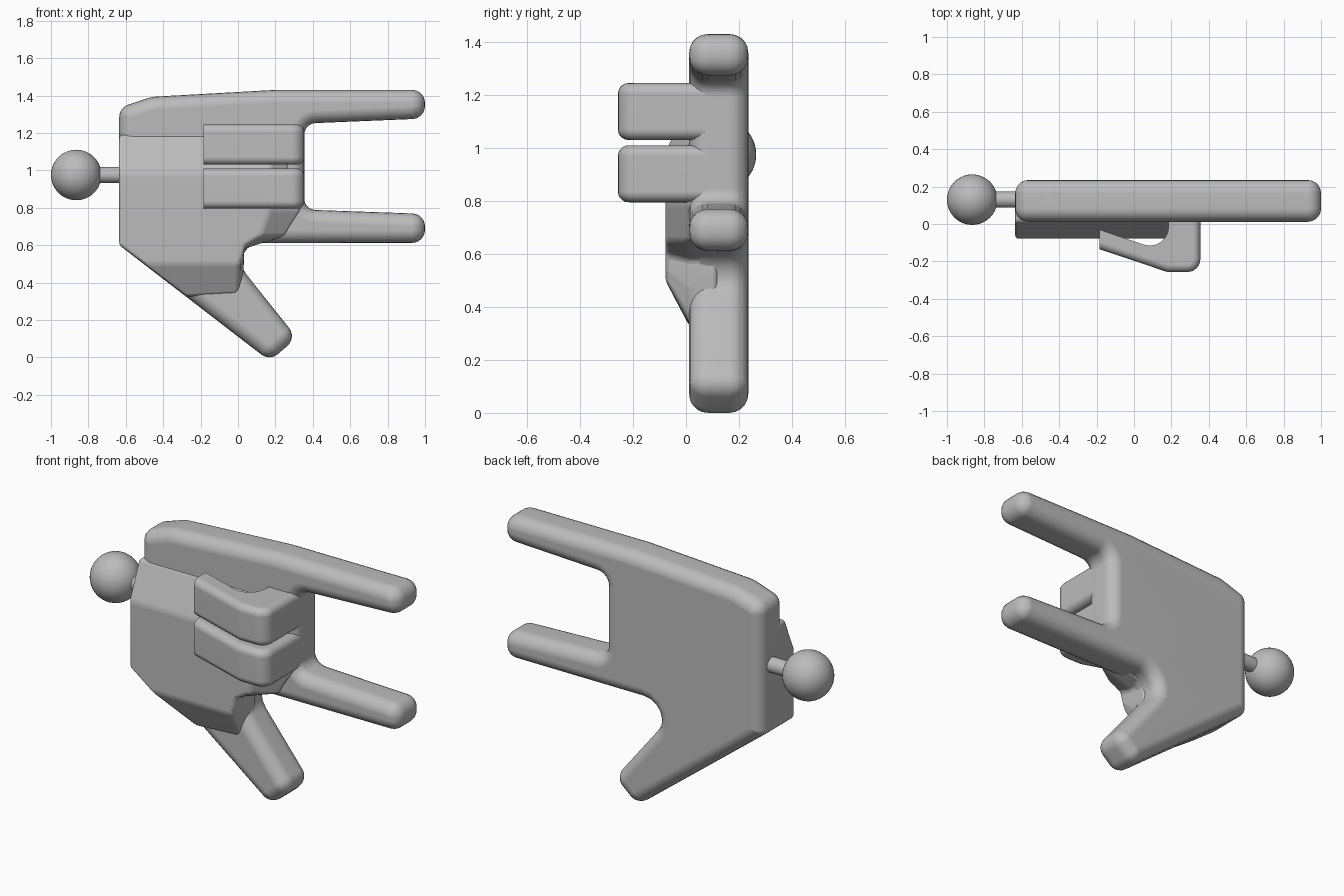
import bpy, bmesh, math
from mathutils import Vector

cube = bpy.data.objects.get("Cube")
if cube:
    bpy.data.objects.remove(cube)

GREY = (0.5, 0.5, 0.5, 1)
mat = bpy.data.materials.new("plain grey")
mat.use_nodes = True
mat.diffuse_color = GREY
mat.node_tree.nodes["Principled BSDF"].inputs["Base Color"].default_value = GREY


def cross(a, b):
    return a.x * b.y - a.y * b.x


def outline(corners, inset, flat, steps=6):
    """Counter-clockwise polygon, moved inwards and rounded at each corner."""
    pts = [Vector(c[:2]) for c in corners]
    n = len(pts)
    dirs = [(pts[(i + 1) % n] - pts[i]).normalized() for i in range(n)]
    dist = [0 if i in flat else inset for i in range(n)]
    ring = []
    for i in range(n):
        d0, d1 = dirs[i - 1], dirs[i]
        q0 = pts[i] + Vector((-d0.y, d0.x)) * dist[i - 1]
        q1 = pts[i] + Vector((-d1.y, d1.x)) * dist[i]
        turn = cross(d0, d1)
        p = q0 + d0 * (cross(q1 - q0, d1) / turn)
        r = max(corners[i][2] - math.copysign(inset, turn), 0.001)
        half = (-d0).angle(d1) / 2
        tangent = r / math.tan(half)
        centre = p + (d1 - d0).normalized() * (r / math.sin(half))
        a, b = p - d0 * tangent - centre, p + d1 * tangent - centre
        ring += [centre + a.slerp(b, k / steps).normalized() * r for k in range(steps + 1)]
    return ring


def loft(name, rings):
    """Skin matching rings of 3D points and close both ends."""
    bm = bmesh.new()
    rows = [[bm.verts.new(p) for p in ring] for ring in rings]
    n = len(rows[0])
    for lo, hi in zip(rows, rows[1:]):
        for i in range(n):
            j = (i + 1) % n
            bm.faces.new((lo[i], lo[j], hi[j], hi[i]))
    bm.faces.new(rows[0])
    bm.faces.new(rows[-1])
    bmesh.ops.recalc_face_normals(bm, faces=bm.faces)
    mesh = bpy.data.meshes.new(name)
    bm.to_mesh(mesh)
    bm.free()
    obj = bpy.data.objects.new(name, mesh)
    bpy.context.collection.objects.link(obj)
    return obj


def finish(obj, angle=35):
    obj.data.materials.append(mat)
    bpy.ops.object.select_all(action='DESELECT')
    obj.select_set(True)
    bpy.context.view_layer.objects.active = obj
    bpy.ops.object.shade_smooth_by_angle(angle=math.radians(angle))
    mod = obj.modifiers.new("even shading", 'WEIGHTED_NORMAL')
    mod.keep_sharp = True


def pillow(name, corners, low, high, rim, place, flat=(), steps=5):
    """Thick plate of the given outline with rounded rims on both faces."""
    quarter = [math.pi / 2 * k / steps for k in range(steps + 1)]
    levels = [(rim * (1 - math.sin(t)), rim * (1 - math.cos(t))) for t in quarter]
    stack = [(i, low + d) for i, d in levels] + [(i, high - d) for i, d in reversed(levels)]
    obj = loft(name, [[place(p.x, p.y, w) for p in outline(corners, i, flat)] for i, w in stack])
    finish(obj)


# Hand slab with two straight fingers and the thumb: x, z, corner radius
hand = [
    (-0.635, 0.60, 0.04), (0.17, -0.02, 0.07), (0.315, 0.105, 0.07),
    (-0.088, 0.61, 0.10), (1, 0.612, 0.07), (1, 0.767, 0.07),
    (0.355, 0.79, 0.06), (0.355, 1.25, 0.06), (1, 1.277, 0.07),
    (1, 1.43, 0.07), (0.2, 1.43, 0.2), (-0.46, 1.393, 0.2), (-0.635, 1.335, 0.07),
]
pillow("hand", hand, 0.012, 0.235, 0.07, lambda u, v, w: (u, w, v))

# Folded fingers: hook outline seen from above, cut flat at the tip
hook = [
    (-0.185, -0.135, 0.001), (0.18, -0.257, 0.08), (0.355, -0.257, 0.07),
    (0.355, 0.16, 0.001), (0.185, 0.16, 0.001), (0.185, -0.155, 0.06),
    (-0.185, -0.03, 0.001),
]
for name, bottom in (("lower_folded_finger", 0.795), ("upper_folded_finger", 1.03)):
    pillow(name, hook, bottom, bottom + 0.215, 0.04, lambda u, v, w: (u, v, w), flat=(3, 4, 5, 6))

# Raised palm pad, sloping back into the hand
base = [(-0.635, 0.60), (-0.27, 0.325), (0.0, 0.34), (0.03, 0.46), (0.03, 0.58),
        (0.25, 0.65), (0.34, 0.79), (0.22, 1.19), (-0.635, 1.19)]
front = [(-0.635, 0.60), (-0.5, 0.5), (0.0, 0.5), (0.02, 0.53), (0.04, 0.6),
         (0.12, 0.65), (0.17, 0.79), (0.17, 0.98), (-0.635, 0.98)]
pad = loft("palm_pad", [[(x, y, z) for x, z in pts]
                        for pts, y in ((base, 0.12), (base, 0.013), (front, -0.078))])
bevel = pad.modifiers.new("soft edges", 'BEVEL')
bevel.width = 0.035
bevel.segments = 4
bevel.limit_method = 'ANGLE'
bevel.angle_limit = math.radians(18)
finish(pad, 60)

# Wrist pin and ball
bpy.ops.mesh.primitive_cylinder_add(vertices=32, radius=0.043, depth=0.24,
                                    location=(-0.70, 0.13, 0.975),
                                    rotation=(0, math.pi / 2, 0))
pin = bpy.context.object
pin.name = "wrist_pin"
finish(pin)
bpy.ops.mesh.primitive_uv_sphere_add(segments=40, ring_count=24, radius=0.135,
                                     location=(-0.865, 0.13, 0.975))
ball = bpy.context.object
ball.name = "wrist_ball"
finish(ball)
